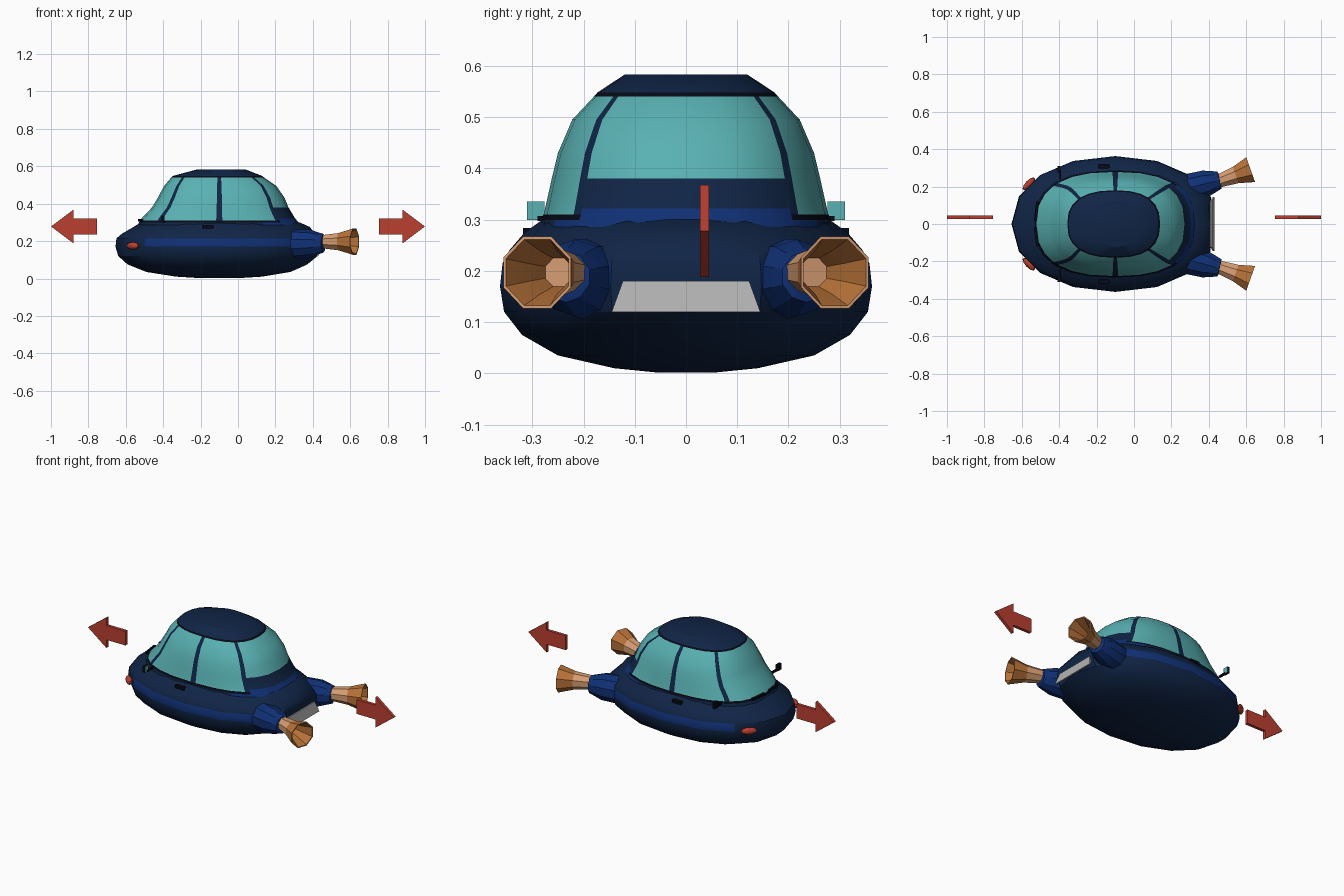
import bpy, bmesh, math
from mathutils import Vector, Matrix

cube = bpy.data.objects.get("Cube")
if cube:
    bpy.data.objects.remove(cube, do_unlink=True)

COLOURS = {
    "navy": (0.005, 0.018, 0.06), "blue": (0.005, 0.03, 0.18),
    "teal_glass": (0.1, 0.44, 0.45), "peach": (0.68, 0.34, 0.17),
    "copper": (0.48, 0.17, 0.04), "grey": (0.45, 0.45, 0.45),
    "red": (0.5, 0.05, 0.03), "black": (0.002, 0.003, 0.008),
}
MATS = {}
for name, rgb in COLOURS.items():
    m = bpy.data.materials.new(name)
    m.use_nodes = True
    m.diffuse_color = (*rgb, 1)
    m.node_tree.nodes["Principled BSDF"].inputs["Base Color"].default_value = (*rgb, 1)
    MATS[name] = m


def finish(name, bm, colours, rule=None, smooth=30):
    """Turn a bmesh into a named object, colouring faces by a rule."""
    bm.normal_update()
    bmesh.ops.recalc_face_normals(bm, faces=bm.faces)
    if rule:
        for f in bm.faces:
            f.material_index = colours.index(rule(f))
    me = bpy.data.meshes.new(name)
    bm.to_mesh(me)
    bm.free()
    for c in colours:
        me.materials.append(MATS[c])
    ob = bpy.data.objects.new(name, me)
    bpy.context.collection.objects.link(ob)
    if smooth:
        bpy.ops.object.select_all(action="DESELECT")
        ob.select_set(True)
        bpy.context.view_layer.objects.active = ob
        bpy.ops.object.shade_smooth_by_angle(angle=math.radians(smooth))
    return ob


def loft(rings, cap_start=True, cap_end=True):
    """Skin a list of equally long point rings."""
    bm = bmesh.new()
    vr = [[bm.verts.new(p) for p in r] for r in rings]
    n = len(vr[0])
    for a, b in zip(vr, vr[1:]):
        for i in range(n):
            j = (i + 1) % n
            bm.faces.new((a[i], a[j], b[j], b[i]))
    if cap_start:
        bm.faces.new(vr[0])
    if cap_end:
        bm.faces.new(vr[-1])
    return bm


MID = -0.1


def oval(front, back, half, z, angles, power, limit=9):
    """Rounded outline with separate front and back lengths."""
    pts = []
    for d in angles:
        c, s = math.cos(math.radians(d)), math.sin(math.radians(d))
        x = math.copysign(abs(c) ** power, c) * (back if c > 0 else front)
        y = math.copysign(abs(s) ** power, s) * half
        pts.append((min(MID + x, limit), y, z))
    return pts


def box(name, centre, size, colours, rule=None, turn=0):
    bm = bmesh.new()
    mat = (Matrix.Translation(centre) @ Matrix.Rotation(turn, 4, "Z")
           @ Matrix.Diagonal((*size, 1)))
    bmesh.ops.create_cube(bm, size=1, matrix=mat)
    return finish(name, bm, colours, rule, 0)


# Hull: front length, back length, half width, height, rear cut
hull_rows = [
    (0.10, 0.10, 0.06, 0.002, 9), (0.23, 0.23, 0.14, 0.010, 9),
    (0.39, 0.38, 0.25, 0.035, 9), (0.49, 0.47, 0.32, 0.075, 0.40),
    (0.54, 0.53, 0.355, 0.12, 0.425), (0.555, 0.55, 0.363, 0.17, 0.41),
    (0.55, 0.55, 0.358, 0.215, 0.41), (0.52, 0.53, 0.345, 0.24, 0.41),
    (0.46, 0.485, 0.315, 0.275, 0.39), (0.42, 0.43, 0.28, 0.30, 9),
]
ring16 = [i * 22.5 for i in range(16)]


def hull_rule(f):
    c = f.calc_center_median()
    side = abs(c.y) > 0.2 and c.x > -0.52
    return "blue" if 0.17 < c.z < 0.215 and side else "navy"


finish("hull", loft([oval(*r[:4], ring16, 0.94, r[4]) for r in hull_rows]),
       ["navy", "blue"], hull_rule)

# Cabin: narrow columns become pillars, the rest glass
quarter = [15, 30, 43, 48, 62, 76, 89]
angles = [0] + quarter + [180 - a for a in reversed(quarter)]
angles += [180] + [360 - a for a in reversed(angles[1:])]
cabin_rows = [
    (0.435, 0.435, 0.285, 0.285), (0.43, 0.425, 0.283, 0.299),
    (0.422, 0.415, 0.278, 0.31), (0.415, 0.405, 0.275, 0.322),
    (0.36, 0.37, 0.262, 0.38), (0.33, 0.35, 0.25, 0.43),
    (0.295, 0.305, 0.222, 0.495), (0.257, 0.24, 0.18, 0.54),
    (0.25, 0.23, 0.173, 0.548), (0.12, 0.14, 0.12, 0.583),
]


def cabin_rule(f):
    c = f.calc_center_median()
    if c.z > 0.548 or c.z < 0.295:
        return "blue" if c.z < 0.4 and c.x > 0.17 else "navy"
    a = math.degrees(math.atan2(*reversed(f_angle(f))))
    if c.z < 0.32 and a < 43:
        return "blue"
    if c.z > 0.54 or c.z < 0.31:
        return "black"
    if 43 < a < 48 or 132 < a < 137 or 89 < a < 91:
        return "navy"
    return "navy" if a < 43 and c.z < 0.38 else "teal_glass"


def f_angle(f):
    """Undo the outline power to recover the column angle."""
    low = sorted(f.verts, key=lambda v: v.co.z)[:2]
    row = min(cabin_rows, key=lambda r: abs(r[3] - low[0].co.z))
    x = y = 0
    for v in low:
        dx = v.co.x - MID
        u = abs(dx) / (row[1] if dx > 0 else row[0])
        x += math.copysign(u ** 1.25, dx)
        y += (abs(v.co.y) / row[2]) ** 1.25
    return x, y


finish("cabin", loft([oval(*r, angles, 0.8) for r in cabin_rows], cap_start=False),
       ["navy", "blue", "teal_glass", "black"], cabin_rule)


# Round parts along a slanted axis
def tube(name, start, axis, profile, sides, colours, rule=None):
    """Profile is a list of (distance along axis, radius)."""
    axis = Vector(axis).normalized()
    up = Vector((0, 0, 1))
    side = axis.cross(up)
    rings = []
    for d, r in profile:
        ring = []
        for i in range(sides):
            t = math.tau * (i + 0.5) / sides
            ring.append(Vector(start) + axis * d + (side * math.cos(t) + up * math.sin(t)) * r)
        rings.append(ring)
    return finish(name, loft(rings), colours, rule)


for s, tag in ((1, "left"), (-1, "right")):
    # Rear engine pods and flared nozzles
    tube(f"engine_pod_{tag}", (0.18, s * 0.165, 0.18), (0.95, s * 0.24, 0.03),
         [(0, 0.06), (0.1, 0.08), (0.21, 0.075), (0.285, 0.05), (0.29, 0.035)], 10, ["blue"])
    throat = Vector((0.44, s * 0.225, 0.197))
    axis = Vector((0.94, s * 0.335, 0)).normalized()

    def nozzle_rule(f):
        d = (f.calc_center_median() - throat).dot(axis)
        outer = f.normal.dot(f.calc_center_median() - throat - axis * d) > 0
        deep = abs(f.normal.dot(axis)) > 0.95
        return "peach" if (outer and d < 0.11) or deep else "copper"

    tube(f"nozzle_{tag}", throat, axis,
         [(0, 0.036), (0.11, 0.05), (0.195, 0.076), (0.195, 0.07), (0.13, 0.046), (0.07, 0.03)],
         8, ["peach", "copper"], nozzle_rule)

    # Marker lights near the nose
    bm = bmesh.new()
    bmesh.ops.create_uvsphere(
        bm, u_segments=10, v_segments=6, radius=1,
        matrix=Matrix.Translation((-0.562, s * 0.215, 0.175))
        @ Matrix.Rotation(s * math.radians(46), 4, "Z")
        @ Matrix.Diagonal((0.045, 0.018, 0.02, 1)))
    finish(f"marker_light_{tag}", bm, ["red"])

    # Mirrors with glass on the rearward face
    box(f"mirror_{tag}", (-0.40, s * 0.293, 0.317), (0.016, 0.034, 0.036),
        ["black", "teal_glass"], lambda f: "teal_glass" if f.normal.x > 0.9 else "black")
    box(f"mirror_stalk_{tag}", (-0.395, s * 0.265, 0.302), (0.012, 0.05, 0.01), ["black"])

    # Door handles and wipers
    box(f"door_handle_{tag}", (-0.16, s * 0.308, 0.276), (0.06, 0.02, 0.016), ["black"])
    box(f"wiper_{tag}", (-0.522, s * 0.07, 0.312), (0.014, 0.1, 0.012), ["black"], turn=-s * 0.12)

# Rear plate, leaning with the tail
w = 0.145
plate = loft([[(x - o, y, z) for x, y, z in
               ((0.431, -w, 0.12), (0.431, w, 0.12), (0.416, w * 0.85, 0.18), (0.416, -w * 0.85, 0.18))]
              for o in (0, 0.009)])
finish("rear_plate", plate, ["grey"], smooth=0)

# Direction arrows ahead and behind
half_arrow = [(0.755, 0.042), (0.88, 0.042), (0.88, 0.09)]
outline = half_arrow + [(1.0, 0)] + [(x, -h) for x, h in reversed(half_arrow)]
for s, tag in ((-1, "front"), (1, "rear")):
    bm = loft([[(s * x, y, 0.278 + h) for x, h in outline] for y in (0.027, 0.045)])
    finish(f"arrow_{tag}", bm, ["red"], smooth=0)
